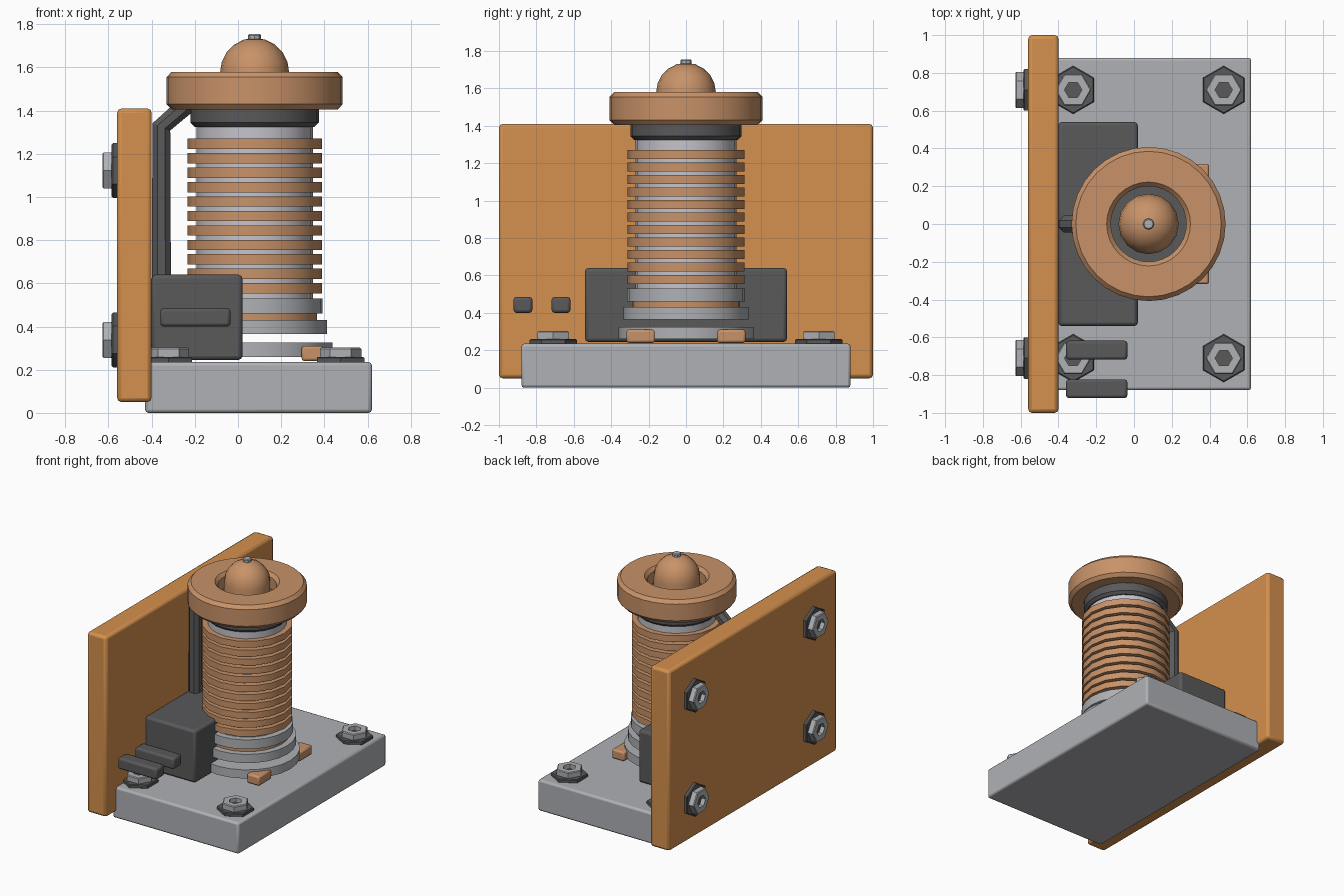
import bpy, bmesh
from math import pi, sin, cos, radians
from mathutils import Matrix, Vector

if "Cube" in bpy.data.objects:
    bpy.data.objects.remove(bpy.data.objects["Cube"], do_unlink=True)


def material(name, rgb):
    m = bpy.data.materials.new(name)
    m.use_nodes = True
    m.diffuse_color = (*rgb, 1)
    bsdf = next(n for n in m.node_tree.nodes if n.type == 'BSDF_PRINCIPLED')
    bsdf.inputs["Base Color"].default_value = (*rgb, 1)
    return m


ORANGE = material("orange panel", (0.66, 0.28, 0.075))
COPPER = material("copper", (0.58, 0.29, 0.14))
STEEL = material("steel grey", (0.43, 0.44, 0.46))
PALE = material("pale grey", (0.55, 0.55, 0.60))
DARK = material("dark grey", (0.10, 0.10, 0.105))


def finish(name, bm, mat, bevel=0):
    bmesh.ops.remove_doubles(bm, verts=bm.verts, dist=1e-5)
    bmesh.ops.recalc_face_normals(bm, faces=bm.faces)
    me = bpy.data.meshes.new(name)
    bm.to_mesh(me)
    bm.free()
    me.materials.append(mat)
    ob = bpy.data.objects.new(name, me)
    bpy.context.scene.collection.objects.link(ob)
    if bevel:
        mod = ob.modifiers.new("bevel", 'BEVEL')
        mod.width, mod.segments = bevel, 2
    bpy.ops.object.select_all(action='DESELECT')
    ob.select_set(True)
    bpy.context.view_layer.objects.active = ob
    bpy.ops.object.shade_smooth_by_angle(angle=radians(32))
    return ob


def box(name, lo, hi, mat, bevel=0.015):
    lo, hi = Vector(lo), Vector(hi)
    bm = bmesh.new()
    bmesh.ops.create_cube(bm, size=1, matrix=Matrix.Translation((lo + hi) / 2)
                          @ Matrix.Diagonal((*(hi - lo), 1)))
    return finish(name, bm, mat, bevel)


def lathe(name, profile, mat, place, sides=24, turn=0, closed=False):
    """Revolve (radius, height) points round the local z axis."""
    bm = bmesh.new()
    rows = [[bm.verts.new(place @ Vector((r * cos(a), r * sin(a), h))) for r, h in profile]
            for a in (turn + 2 * pi * i / sides for i in range(sides))]
    n = len(profile)
    for i in range(sides):
        a, b = rows[i], rows[(i + 1) % sides]
        for j in range(n if closed else n - 1):
            k = (j + 1) % n
            if profile[j][0] == 0:
                bm.faces.new((a[j], b[k], a[k]))
            elif profile[k][0] == 0:
                bm.faces.new((a[j], b[j], a[k]))
            else:
                bm.faces.new((a[j], b[j], b[k], a[k]))
    return finish(name, bm, mat)


def disc(name, r, lo, hi, mat, place, sides=24, turn=0, c=0.0):
    return lathe(name, [(0, lo), (r - c, lo), (r, lo + c), (r, hi - c), (r - c, hi), (0, hi)]
                 if c else [(0, lo), (r, lo), (r, hi), (0, hi)], mat, place, sides, turn)


# Base slab, back panel and transformer block
box("base_plate", (-0.43, -0.88, 0), (0.62, 0.88, 0.235), STEEL)
box("back_panel", (-0.56, -1, 0.05), (-0.40, 1, 1.41), ORANGE, 0.02)
box("control_block", (-0.40, -0.54, 0.245), (0.02, 0.54, 0.64), DARK, 0.018)
for label, y in (("outer", -0.872), ("inner", -0.668)):
    box(label + "_prong", (-0.36, y - 0.05, 0.40), (-0.035, y + 0.05, 0.485), DARK)

# Column
axis = Matrix.Translation((0.077, 0, 0))
disc("column_flange", 0.36, 0.26, 0.325, STEEL, axis)
disc("column_collar", 0.335, 0.365, 0.43, STEEL, axis)
disc("copper_spacer", 0.29, 0.43, 0.46, COPPER, axis)
disc("upper_collar", 0.315, 0.46, 0.53, STEEL, axis)
disc("column_core", 0.27, 0.53, 1.33, PALE, axis)
for i in range(11):
    disc(f"winding_{i + 1}", 0.312, 1.223 - 0.067 * i, 1.271 - 0.067 * i, COPPER, axis, 16)
disc("column_neck", 0.298, 1.325, 1.47, DARK, axis, c=0.02)

# Copper ring cap, dome and tip
lathe("ring_cap", [(0.20, 1.41), (0.385, 1.405), (0.408, 1.43), (0.408, 1.555),
                   (0.385, 1.58), (0.222, 1.58), (0.20, 1.555)], COPPER, axis, 32, closed=True)
dome = [(0.16, 1.46)] + [(0.16 * cos(a), 1.577 + 0.16 * sin(a))
                         for a in (pi / 10 * i for i in range(5))] + [(0, 1.737)]
lathe("dome", dome, COPPER, axis, 16)
disc("dome_tip", 0.03, 1.72, 1.755, STEEL, axis, 8, c=0.006)

# Copper feet beside the flange
for label, s in (("left", -1), ("right", 1)):
    y = sorted((0.165 * s, 0.318 * s))
    box("copper_foot_" + ("front" if s < 0 else "back"),
        (0.295, y[0], 0.24), (0.397, y[1], 0.31), COPPER, 0.012)

# Bent conduit: the same octagon section swept along three points
bm = bmesh.new()
path = [(-0.355, 0.6, 0), (-0.355, 1.325, radians(22)), (-0.17, 1.485, radians(45))]
loops = []
for x, z, tilt in path:
    loops.append([bm.verts.new((x + 0.048 * cos(a) * cos(tilt), 0.048 * sin(a),
                                z - 0.048 * cos(a) * sin(tilt)))
                  for a in (pi / 8 + pi / 4 * i for i in range(8))])
for a, b in zip(loops, loops[1:]):
    for i in range(8):
        j = (i + 1) % 8
        bm.faces.new((a[i], a[j], b[j], b[i]))
bm.faces.new(loops[0])
bm.faces.new(loops[-1])
finish("conduit", bm, DARK)


# Hex bolts with washers and recessed sockets
def bolt(name, place):
    disc(name + "_washer", 0.127, -0.005, 0.025, DARK, place, 6, pi / 6, c=0.006)
    lathe(name + "_head", [(0.096, 0.02), (0.096, 0.062), (0.09, 0.068), (0.046, 0.068),
                           (0.046, 0.02)], STEEL, place, 6, closed=True)
    disc(name + "_socket", 0.046, 0.02, 0.036, DARK, place, 6)


for side, y in (("front", -0.71), ("back", 0.71)):
    for label, x in (("right", -0.322), ("left", 0.475)):
        bolt(f"base_bolt_{side}_{label}", Matrix.Translation((x, y, 0.235)))
    for label, z in (("lower", 0.338), ("upper", 1.123)):
        # Local z points to -x, local x runs along y
        turn = Matrix(((0, 0, -1, 0), (1, 0, 0, 0), (0, -1, 0, 0), (0, 0, 0, 1)))
        bolt(f"panel_bolt_{side}_{label}", Matrix.Translation((-0.56, y, z)) @ turn)
